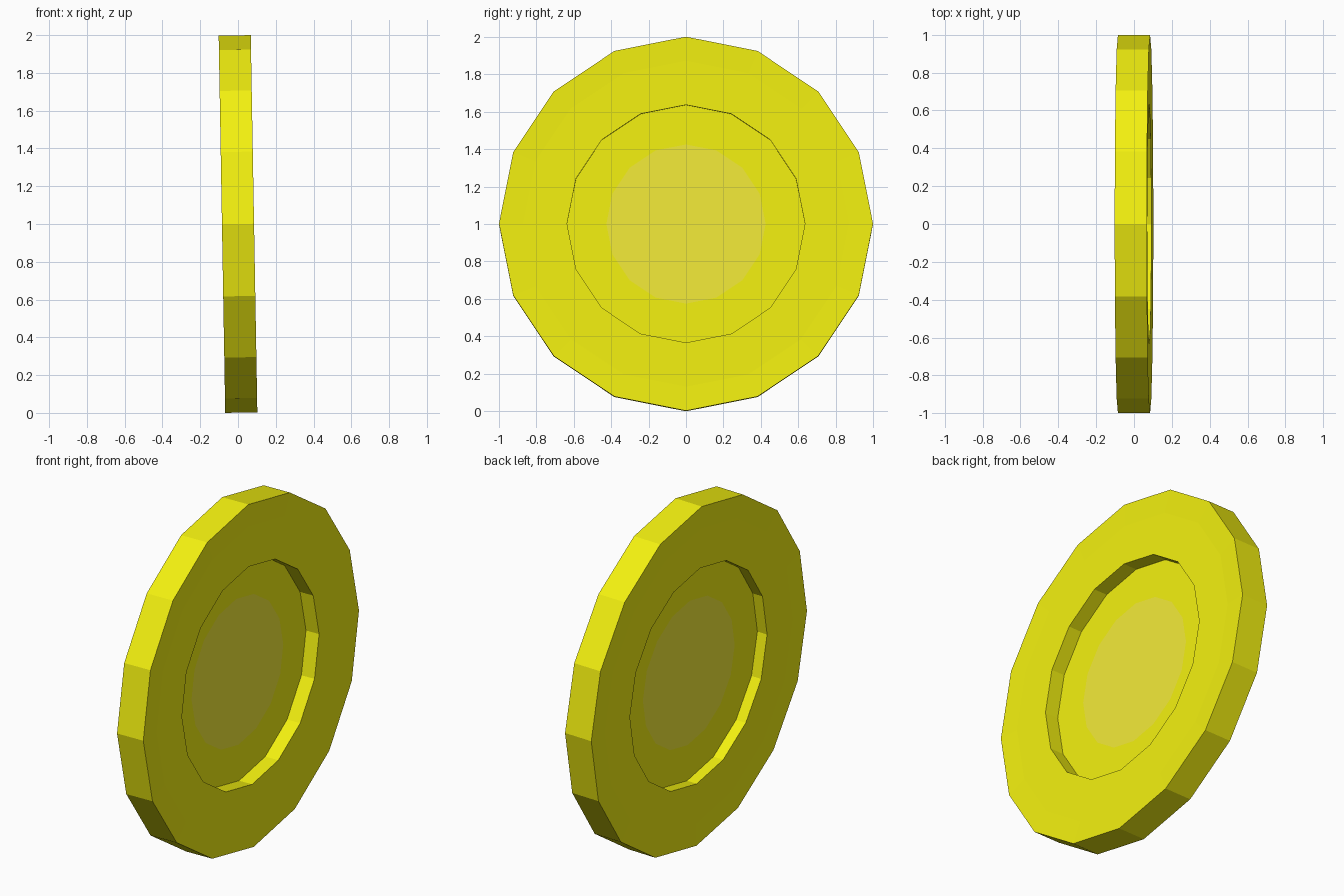
import bpy, bmesh
from math import sin, cos, pi, radians
from mathutils import Matrix

if "Cube" in bpy.data.objects:
    bpy.data.objects.remove(bpy.data.objects["Cube"])

SIDES = 16
R = 0.9985
TILT = Matrix.Translation((0, 0, 1)) @ Matrix.Rotation(radians(-1), 4, 'Y')


def material(name, color):
    m = bpy.data.materials.new(name)
    m.diffuse_color = (*color, 1)
    m.use_nodes = True
    m.node_tree.nodes["Principled BSDF"].inputs["Base Color"].default_value = m.diffuse_color
    return m


gold = material("gold", (0.9, 0.88, 0.005))
pale = material("pale_gold", (0.9, 0.83, 0.04))

# Cross-section (x, radius) from the +x floor, over the rim, to the -x floor
profile = [(-0.004, 0.425), (-0.004, 0.635), (0.081, 0.635), (0.081, 0.87), (0.085, R),
           (-0.085, R), (-0.081, 0.87), (-0.081, 0.635), (-0.018, 0.635), (-0.018, 0.425)]

# Coin body: lathe the section around x
bm = bmesh.new()
rings = [[bm.verts.new((x, r * sin(2 * pi * i / SIDES), r * cos(2 * pi * i / SIDES)))
          for i in range(SIDES)] for x, r in profile]
for a, b in zip(rings, rings[1:]):
    for i in range(SIDES):
        j = (i + 1) % SIDES
        bm.faces.new((a[i], a[j], b[j], b[i]))

# Paler centre on both floors
for ring in (rings[0], rings[-1]):
    bm.faces.new(ring).material_index = 1
bmesh.ops.recalc_face_normals(bm, faces=bm.faces)
bm.transform(TILT)

mesh = bpy.data.meshes.new("coin")
bm.to_mesh(mesh)
bm.free()
mesh.materials.append(gold)
mesh.materials.append(pale)
bpy.context.collection.objects.link(bpy.data.objects.new("coin", mesh))
